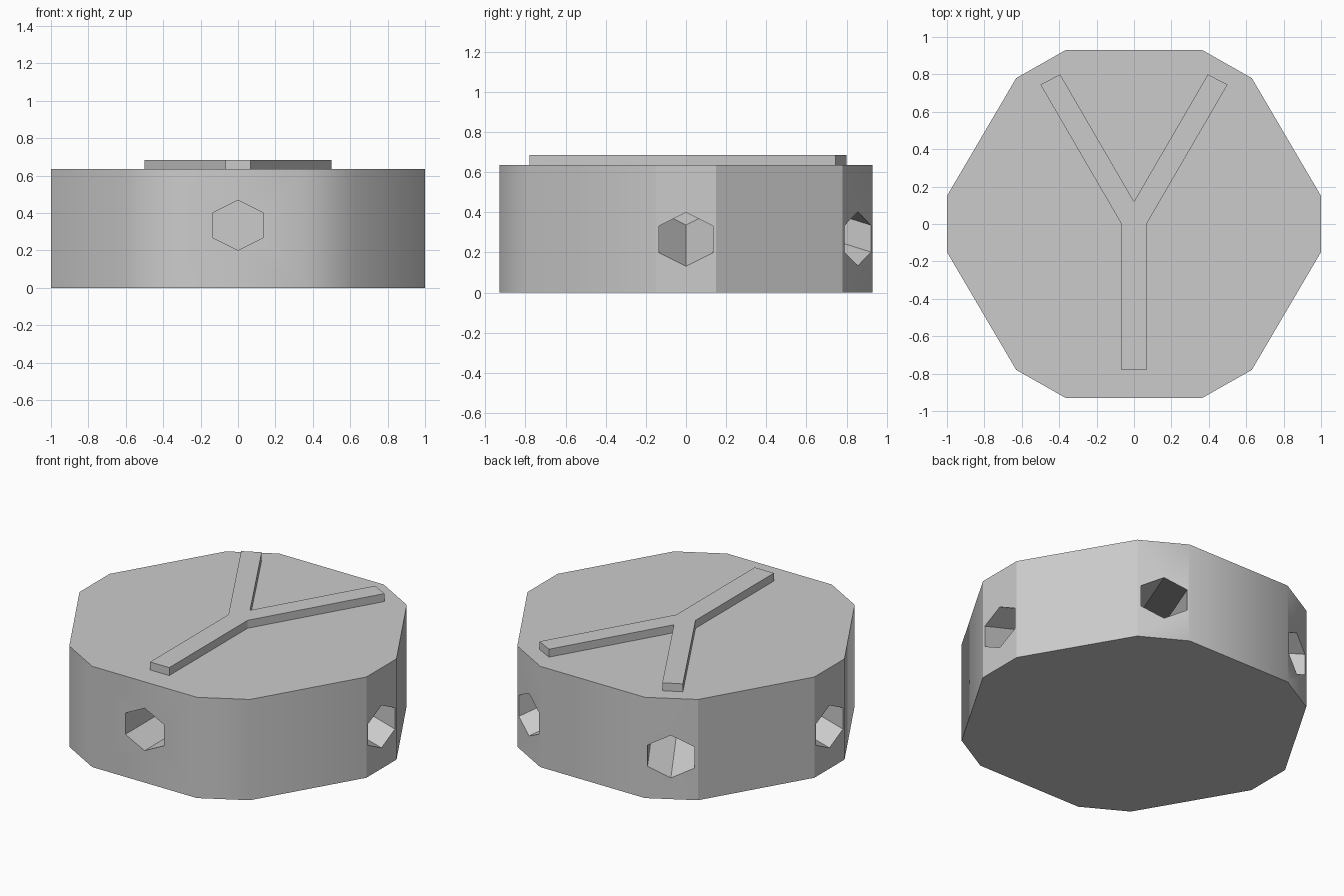
import bpy, bmesh, math
from mathutils import Matrix, Vector

cube = bpy.data.objects.get("Cube")
if cube:
    bpy.data.objects.remove(cube, do_unlink=True)

grey = bpy.data.materials.new("plain_grey")
grey.use_nodes = True
grey.diffuse_color = (0.6, 0.6, 0.6, 1)
grey.node_tree.nodes["Principled BSDF"].inputs["Base Color"].default_value = grey.diffuse_color


def prism(name, outline, offset):
    """Extrude a closed 3D outline along an offset vector."""
    bm = bmesh.new()
    face = bm.faces.new([bm.verts.new(p) for p in outline])
    top = bmesh.ops.extrude_face_region(bm, geom=[face])
    moved = [v for v in top["geom"] if isinstance(v, bmesh.types.BMVert)]
    bmesh.ops.translate(bm, verts=moved, vec=offset)
    bmesh.ops.recalc_face_normals(bm, faces=bm.faces)
    mesh = bpy.data.meshes.new(name)
    bm.to_mesh(mesh)
    bm.free()
    obj = bpy.data.objects.new(name, mesh)
    bpy.context.collection.objects.link(obj)
    mesh.materials.append(grey)
    return obj


# Body: hexagonal block with its corners cut off
HEIGHT = 0.635
right = [(0.365, -0.93), (0.63, -0.78), (1, -0.15), (1, 0.15), (0.63, 0.78), (0.365, 0.93)]
outline = right + [(-x, y) for x, y in reversed(right)]
body = prism("body", [(x, y, 0) for x, y in outline], (0, 0, HEIGHT))


# Hexagonal blind holes: (direction, distance, centre height, rise towards the middle)
def hole_cutter(name, angle, distance, z, rise):
    lead, depth, r = 0.1, 0.75, 0.134
    slope = rise / depth
    turn = Matrix.Rotation(math.radians(angle), 3, "Z")
    hexagon = [(0, r), (r, r / 2), (r, -r / 2), (0, -r), (-r, -r / 2), (-r, r / 2)]
    points = [turn @ Vector((distance + lead, y, z + h - lead * slope)) for y, h in hexagon]
    cutter = prism(name, points, turn @ Vector((-lead - depth, 0, rise + lead * slope)))
    cutter.hide_render = True
    cutter.hide_viewport = True
    return cutter


holes = [(a, 1.0, 0.265, 0.205) for a in (0, 60, 120, 180)] + [(-90, 0.93, 0.335, 0)]
cutters = []
for i, spec in enumerate(holes):
    cutter = hole_cutter(f"hole_cutter_{i + 1}", *spec)
    cutters.append(cutter)
    cut = body.modifiers.new("hole", "BOOLEAN")
    cut.operation, cut.solver, cut.object = "DIFFERENCE", "EXACT", cutter

# Bake the holes into the body, then drop the cutters
bpy.context.view_layer.update()
result = bpy.data.meshes.new_from_object(body.evaluated_get(bpy.context.evaluated_depsgraph_get()))
body.modifiers.clear()
body.data = result
for cutter in cutters:
    bpy.data.objects.remove(cutter, do_unlink=True)

# Soft front corners on the body, crisp edges elsewhere
bm = bmesh.new()
bm.from_mesh(body.data)
for f in bm.faces:
    f.smooth = True
for e in bm.edges:
    mid = (e.verts[0].co + e.verts[1].co) / 2
    crisp_corner = abs(mid.x) > 0.9 or (abs(mid.x) > 0.5 and mid.y > 0)
    e.smooth = e.calc_face_angle(math.pi) < math.radians(35) and not crisp_corner
bm.to_mesh(body.data)
bm.free()

# Raised three-armed ridge on top
half = [(0.067, -0.78), (0.067, 0), (0.5, 0.745), (0.395, 0.8)]
ridge = half + [(0, 0.12)] + [(-x, y) for x, y in reversed(half)]
prism("top_ridge", [(x, y, HEIGHT) for x, y in ridge], (0, 0, 0.05))
